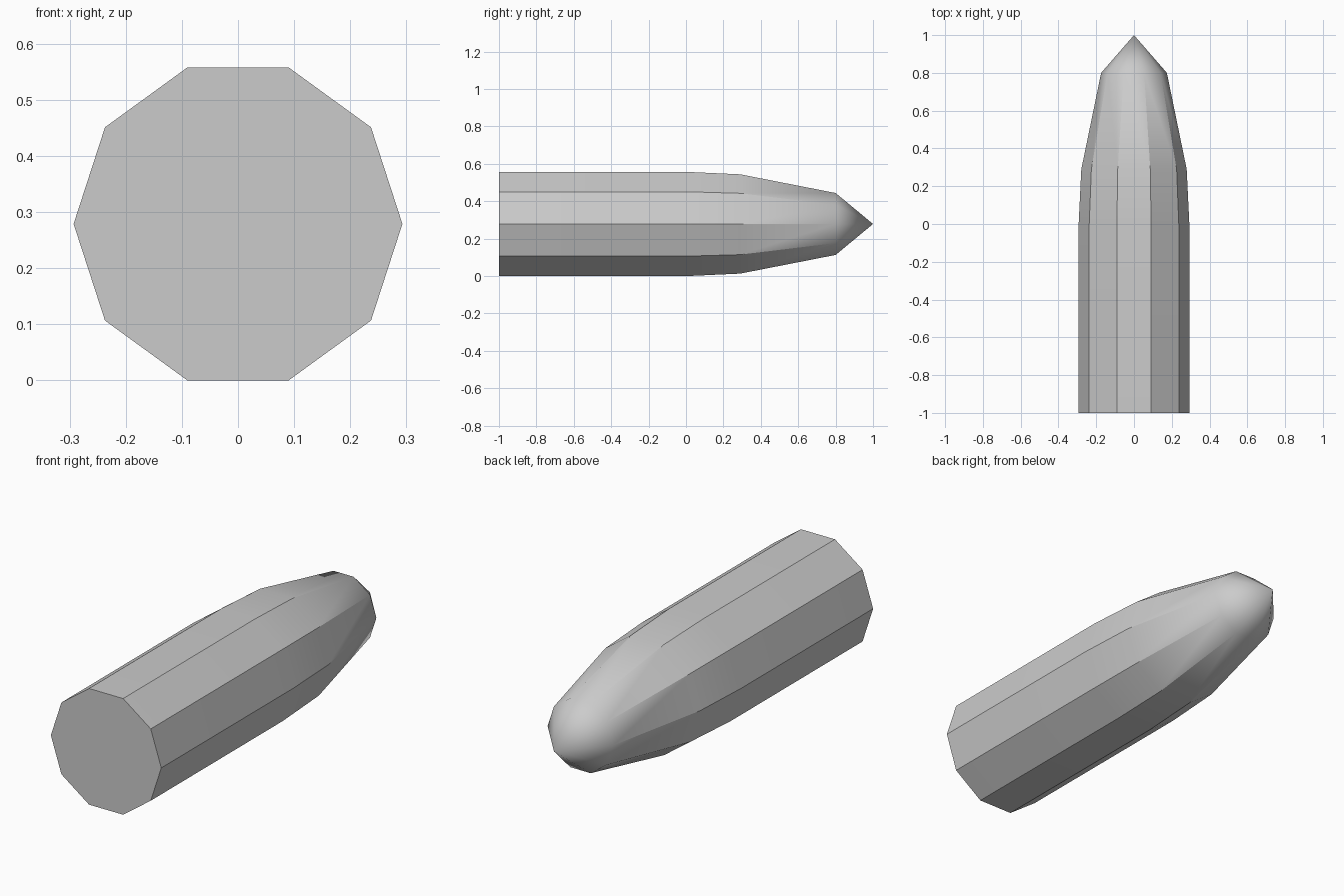
import bpy, bmesh, math

cube = bpy.data.objects.get("Cube")
if cube:
    bpy.data.objects.remove(cube, do_unlink=True)

SIDES = 10
RADIUS = 0.293
AXIS_Z = RADIUS * math.sin(math.radians(72))

# Plain grey casing
grey = bpy.data.materials.new("grey")
grey.use_nodes = True
color = (0.6, 0.6, 0.6, 1)
grey.diffuse_color = color
grey.node_tree.nodes["Principled BSDF"].inputs["Base Color"].default_value = color

# Ten-sided rings along the length: (y, radius)
profile = [(-1, RADIUS), (0, RADIUS), (0.29, 0.279), (0.8, 0.174)]

bm = bmesh.new()
rings = []
for y, r in profile:
    ring = []
    for i in range(SIDES):
        a = math.tau * i / SIDES
        ring.append(bm.verts.new((r * math.cos(a), y, AXIS_Z + r * math.sin(a))))
    rings.append(ring)

# Flat base, side panels and pointed tip
bm.faces.new(rings[0])
tip = bm.verts.new((0, 1, AXIS_Z))
for i in range(SIDES):
    j = (i + 1) % SIDES
    for a, b in zip(rings, rings[1:]):
        bm.faces.new((a[i], a[j], b[j], b[i]))
    bm.faces.new((rings[-1][i], rings[-1][j], tip))
bmesh.ops.recalc_face_normals(bm, faces=bm.faces)

mesh = bpy.data.meshes.new("pointed_shell")
bm.to_mesh(mesh)
bm.free()
mesh.materials.append(grey)
shell = bpy.data.objects.new("pointed_shell", mesh)
bpy.context.collection.objects.link(shell)

# Smooth along the length, sharp between the long panels
bpy.ops.object.select_all(action='DESELECT')
shell.select_set(True)
bpy.context.view_layer.objects.active = shell
bpy.ops.object.shade_smooth_by_angle(angle=math.radians(30))
